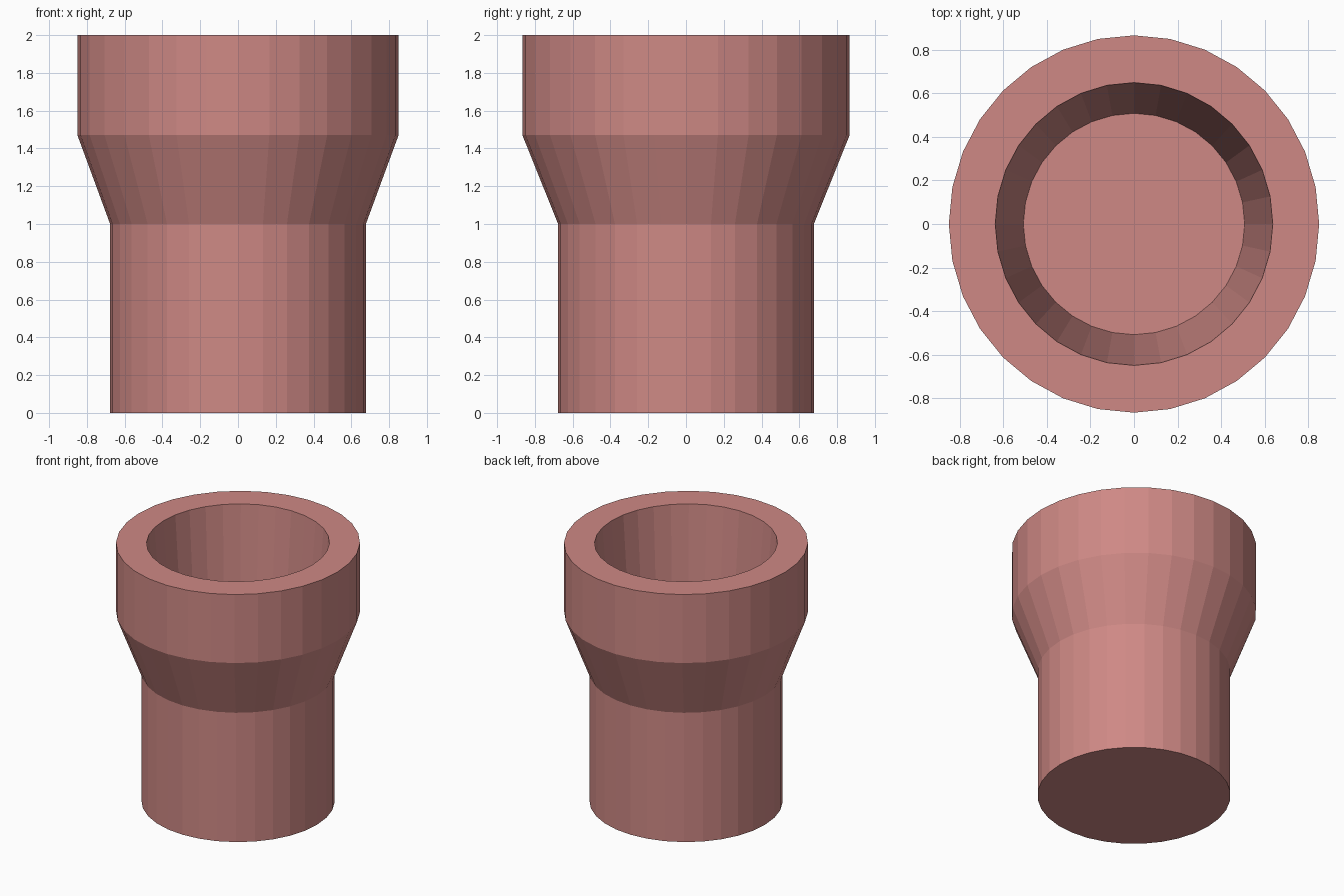
import bpy
import bmesh
from math import sin, cos, tau

if "Cube" in bpy.data.objects:
    bpy.data.objects.remove(bpy.data.objects["Cube"])

SIDES = 32

# Wall profile from the base, up the outside, over the rim and down the bore:
# (x radius, y radius, height)
PROFILE = [
    (0.677, 0.677, 0.0),
    (0.677, 0.677, 1.0),
    (0.85, 0.866, 1.47),
    (0.85, 0.866, 2.0),
    (0.637, 0.649, 2.0),
    (0.508, 0.508, 0.25),
]

bm = bmesh.new()


def ring(rx, ry, z):
    return [bm.verts.new((rx * cos(tau * i / SIDES), ry * sin(tau * i / SIDES), z))
            for i in range(SIDES)]


rings = [ring(*p) for p in PROFILE]

# Flat-faceted walls
for low, high in zip(rings, rings[1:]):
    for i in range(SIDES):
        j = (i + 1) % SIDES
        bm.faces.new((low[i], low[j], high[j], high[i]))

# Underside and cup floor
bm.faces.new(rings[0][::-1])
bm.faces.new(rings[-1])
bmesh.ops.recalc_face_normals(bm, faces=bm.faces)

mesh = bpy.data.meshes.new("flared_cup")
bm.to_mesh(mesh)
bm.free()
cup = bpy.data.objects.new("flared_cup", mesh)
bpy.context.collection.objects.link(cup)

# Dusty pink colour
pink = bpy.data.materials.new("dusty_pink")
pink.diffuse_color = (0.62, 0.25, 0.235, 1.0)
pink.use_nodes = True
pink.node_tree.nodes["Principled BSDF"].inputs["Base Color"].default_value = pink.diffuse_color
mesh.materials.append(pink)
